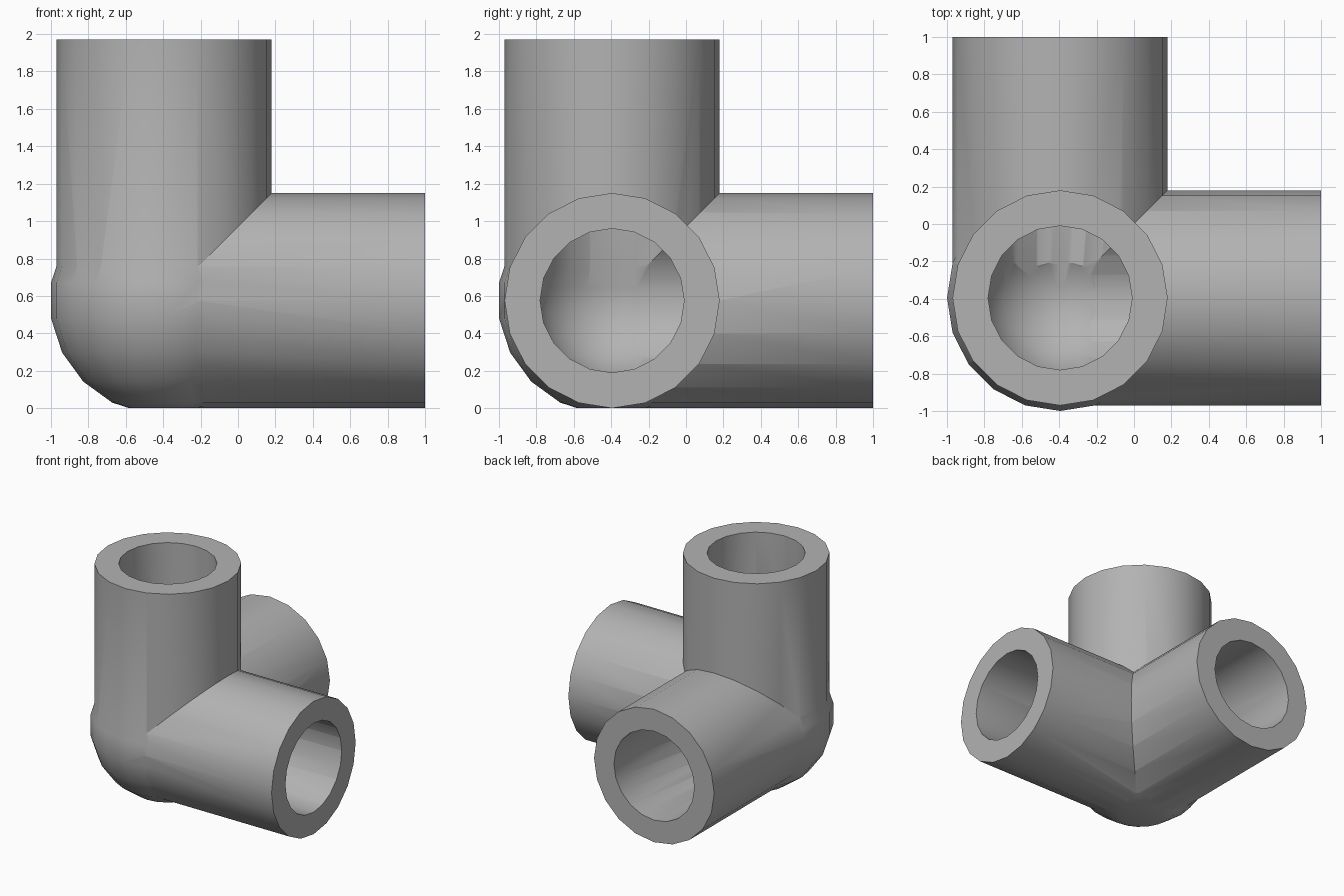
import bpy, bmesh, math
from mathutils import Matrix, Vector

SIDES = 20
CENTRE = Vector((-0.395, -0.395, 0.577))
OUTER, BORE = 0.575, 0.385           # tube radii
BALL, CAVITY = 0.612, 0.425          # corner ball radii
REACH = 1.395                        # tube length from the corner
AXES = {"x": Matrix.Rotation(math.pi / 2, 4, "Y"),
        "y": Matrix.Rotation(-math.pi / 2, 4, "X"),
        "z": Matrix.Identity(4)}

cube = bpy.data.objects.get("Cube")
if cube:
    bpy.data.objects.remove(cube, do_unlink=True)

grey = bpy.data.materials.new("plain grey")
grey.use_nodes = True
colour = (0.45, 0.45, 0.45, 1)
grey.diffuse_color = colour
grey.node_tree.nodes["Principled BSDF"].inputs["Base Color"].default_value = colour


def lathe(name, profile, turn=Matrix.Identity(4)):
    """Closed solid from (radius, height) rings, turned and set on the corner."""
    bm = bmesh.new()
    rings = []
    for r, h in profile:
        angles = [math.tau * i / SIDES for i in range(SIDES)]
        rings.append([bm.verts.new((r * math.cos(a), r * math.sin(a), h)) for a in angles])
    for low, high in zip(rings, rings[1:]):
        for i in range(SIDES):
            j = (i + 1) % SIDES
            bm.faces.new((low[i], low[j], high[j], high[i]))
    bm.faces.new(rings[0][::-1])
    bm.faces.new(rings[-1])
    bm.transform(Matrix.Translation(CENTRE) @ turn)
    bmesh.ops.recalc_face_normals(bm, faces=bm.faces)
    mesh = bpy.data.meshes.new(name)
    bm.to_mesh(mesh)
    bm.free()
    mesh.materials.append(grey)
    obj = bpy.data.objects.new(name, mesh)
    bpy.context.collection.objects.link(obj)
    return obj


def ball(name, radius):
    step = math.pi / (SIDES // 2)
    polar = [math.pi - step * (i + 0.5) for i in range(SIDES // 2)]
    return lathe(name, [(radius * math.sin(a), radius * math.cos(a)) for a in polar])


def combine(target, tool, operation):
    """Apply a boolean and discard the helper."""
    mod = target.modifiers.new(operation.lower(), "BOOLEAN")
    mod.operation, mod.solver, mod.object = operation, "EXACT", tool
    bpy.context.view_layer.objects.active = target
    bpy.ops.object.modifier_apply(modifier=mod.name)
    bpy.data.objects.remove(tool, do_unlink=True)


# Solid outside: corner ball and three tubes
fitting = ball("three_way_corner_fitting", BALL)
for axis, turn in AXES.items():
    tube = lathe("tube_" + axis, [(OUTER, -0.05), (OUTER, REACH)], turn)
    combine(fitting, tube, "UNION")

# Hollow inside: round cavity and three bores
hollow = ball("hollow", CAVITY)
for axis, turn in AXES.items():
    bore = lathe("bore_" + axis, [(BORE, -0.05), (BORE, REACH + 0.1)], turn)
    combine(hollow, bore, "UNION")
combine(fitting, hollow, "DIFFERENCE")

# Flat foot under the ball
bm = bmesh.new()
bm.from_mesh(fitting.data)
cut = bmesh.ops.bisect_plane(bm, geom=bm.verts[:] + bm.edges[:] + bm.faces[:], dist=1e-4,
                             plane_co=(0, 0, 0.002), plane_no=(0, 0, -1), clear_outer=True)
edges = [e for e in cut["geom_cut"] if isinstance(e, bmesh.types.BMEdge)]
bmesh.ops.holes_fill(bm, edges=edges)
bmesh.ops.translate(bm, verts=bm.verts, vec=(0, 0, -0.002))
bmesh.ops.recalc_face_normals(bm, faces=bm.faces)
bm.to_mesh(fitting.data)
bm.free()

# Smooth tubes with crisp rims and seams
bpy.ops.object.select_all(action="DESELECT")
fitting.select_set(True)
bpy.context.view_layer.objects.active = fitting
bpy.ops.object.shade_smooth_by_angle(angle=math.radians(30))
